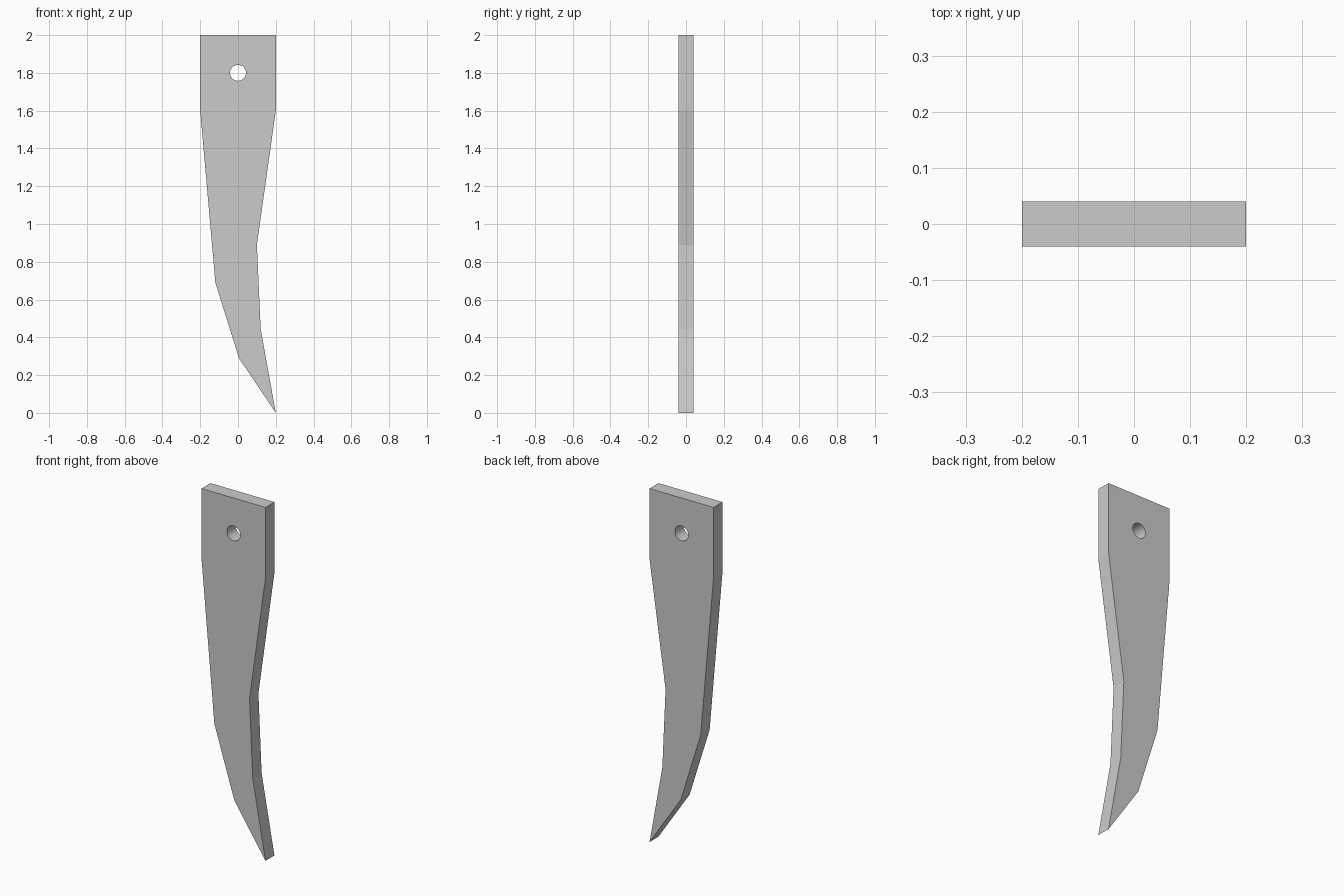
import bpy, bmesh
from mathutils import Matrix, Vector

if "Cube" in bpy.data.objects:
    bpy.data.objects.remove(bpy.data.objects["Cube"])

HALF = 0.04
HOLE_Z, HOLE_R = 1.8, 0.042


def add_object(name, bm):
    bmesh.ops.recalc_face_normals(bm, faces=bm.faces[:])
    mesh = bpy.data.meshes.new(name)
    bm.to_mesh(mesh)
    bm.free()
    obj = bpy.data.objects.new(name, mesh)
    bpy.context.collection.objects.link(obj)
    return obj


# Blade: side outline extruded through its thickness
outline = [(-0.2, 2), (0.2, 2), (0.2, 1.6), (0.1, 0.89), (0.12, 0.445),
           (0.2, 0), (0.005, 0.29), (-0.12, 0.69), (-0.2, 1.6)]
bm = bmesh.new()
face = bm.faces.new([bm.verts.new((x, -HALF, z)) for x, z in outline])
ext = bmesh.ops.extrude_face_region(bm, geom=[face])
bmesh.ops.translate(bm, vec=(0, 2 * HALF, 0),
                    verts=[g for g in ext["geom"] if isinstance(g, bmesh.types.BMVert)])
blade = add_object("blade", bm)

# Bolt hole cutter
bm = bmesh.new()
bmesh.ops.create_cone(bm, cap_ends=True, segments=32, radius1=HOLE_R, radius2=HOLE_R, depth=0.3,
                      matrix=Matrix.Translation((0, 0, HOLE_Z)) @ Matrix.Rotation(1.5707963, 4, 'X'))
cutter = add_object("bolt_hole_cutter", bm)
cutter.hide_render = True

# Cut the hole through the blade
mod = blade.modifiers.new("bolt_hole", 'BOOLEAN')
mod.operation = 'DIFFERENCE'
mod.solver = 'EXACT'
mod.object = cutter
bpy.context.view_layer.objects.active = blade
blade.select_set(True)
bpy.ops.object.modifier_apply(modifier=mod.name)
bpy.data.objects.remove(cutter)

# Smooth only the hole wall, keep the blade faces flat
centre = Vector((0, 0, HOLE_Z))
for p in blade.data.polygons:
    p.use_smooth = abs(p.normal.y) < 0.5 and (p.center - centre).length < 0.1
